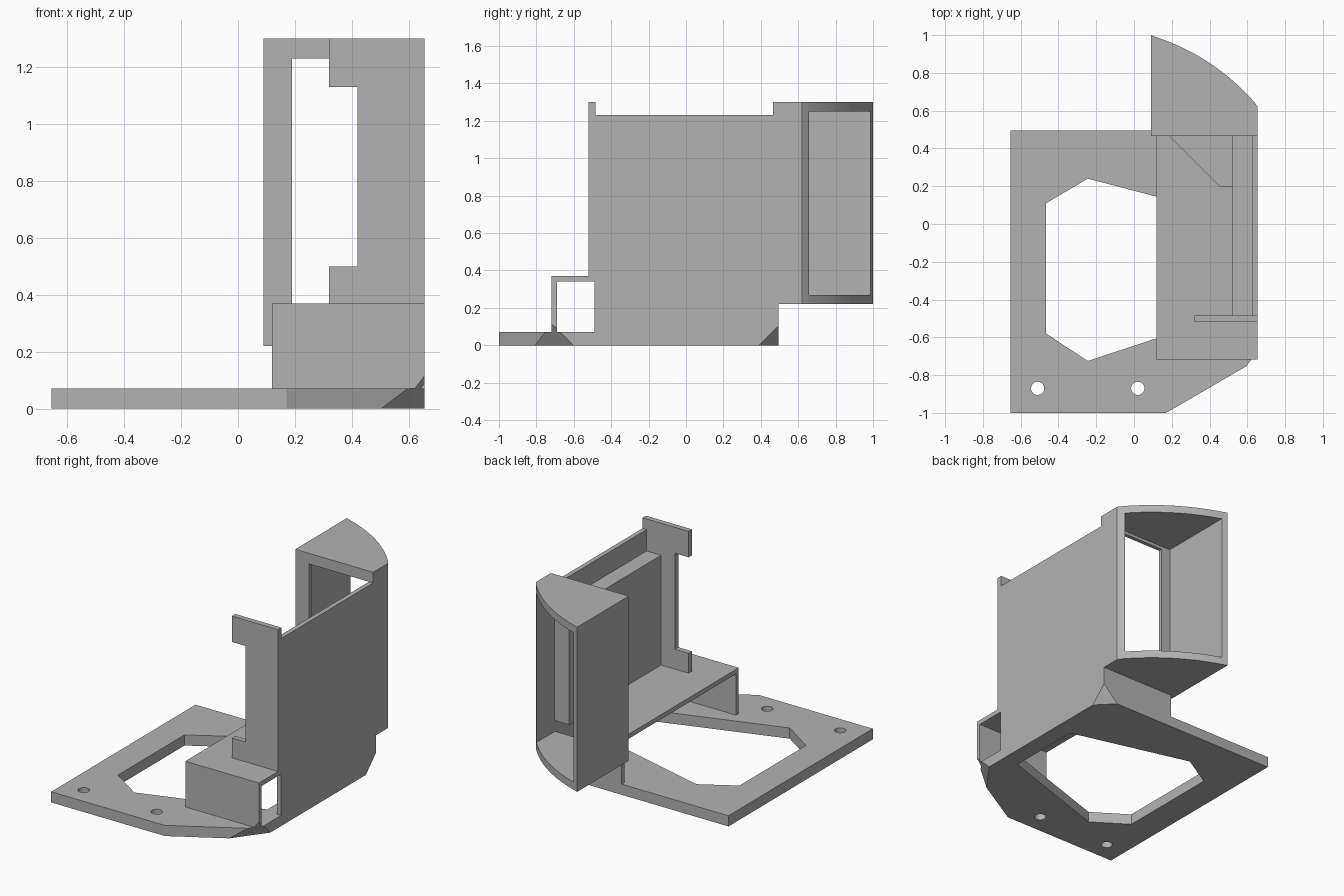
import bpy, bmesh, math
from mathutils import Vector

old = bpy.data.objects.get("Cube")
if old:
    bpy.data.objects.remove(old, do_unlink=True)

grey = bpy.data.materials.new("plain_grey")
grey.use_nodes = True
COLOUR = (0.45, 0.45, 0.45, 1)
grey.diffuse_color = COLOUR
grey.node_tree.nodes["Principled BSDF"].inputs["Base Color"].default_value = COLOUR


def prism(name, outline, low, high, axis="z"):
    """Extrude an outline along z (x, y points) or along y (x, z points)."""
    def place(p, d):
        return (p[0], p[1], d) if axis == "z" else (p[0], d, p[1])
    bm = bmesh.new()
    face = bm.faces.new([bm.verts.new(place(p, low)) for p in outline])
    ext = bmesh.ops.extrude_face_region(bm, geom=[face])
    shift = Vector(place((0, 0), high - low))
    bmesh.ops.translate(bm, vec=shift, verts=[v for v in ext["geom"] if isinstance(v, bmesh.types.BMVert)])
    bmesh.ops.recalc_face_normals(bm, faces=bm.faces)
    mesh = bpy.data.meshes.new(name)
    bm.to_mesh(mesh)
    bm.free()
    mesh.materials.append(grey)
    ob = bpy.data.objects.new(name, mesh)
    bpy.context.collection.objects.link(ob)
    return ob


def box(name, x, y, z):
    return prism(name, [(x[0], y[0]), (x[1], y[0]), (x[1], y[1]), (x[0], y[1])], *z)


def carve(ob, cutter):
    """Subtract the cutter for good, then discard it."""
    mod = ob.modifiers.new("cut", "BOOLEAN")
    mod.operation, mod.solver, mod.object = "DIFFERENCE", "EXACT", cutter
    bpy.context.view_layer.objects.active = ob
    bpy.ops.object.modifier_apply(modifier=mod.name)
    bpy.data.objects.remove(cutter, do_unlink=True)


def slice_corner(ob, a, b, c):
    """Cut off whatever lies beyond the plane through three points."""
    a, b, c = Vector(a), Vector(b), Vector(c)
    normal = (b - a).cross(c - a)
    if normal.dot(a - Vector((0, 0, 0.5))) < 0:
        normal.negate()
    bm = bmesh.new()
    bm.from_mesh(ob.data)
    cut = bmesh.ops.bisect_plane(bm, geom=bm.verts[:] + bm.edges[:] + bm.faces[:],
                                 plane_co=a, plane_no=normal, clear_outer=True)
    edges = [e for e in cut["geom_cut"] if isinstance(e, bmesh.types.BMEdge)]
    if edges:
        bmesh.ops.holes_fill(bm, edges=edges, sides=0)
        bmesh.ops.recalc_face_normals(bm, faces=bm.faces)
    bm.to_mesh(ob.data)
    bm.free()


SIDE, BACK, FRONT, SHELF = 0.655, 0.495, -0.718, 0.37

# Base plate with its angular window and two screw holes
base = prism("base_plate", [(-SIDE, -1), (0.17, -1), (SIDE, FRONT), (SIDE, BACK), (-SIDE, BACK)], 0, 0.07)
carve(base, prism("window_cutter", [(-0.465, 0.11), (-0.245, 0.24), (0.54, 0.035),
                                    (0.54, -0.467), (-0.245, -0.725), (-0.465, -0.58)], -0.1, 0.2))
for cx in (-0.51, 0.02):
    ring = [math.tau * i / 32 for i in range(32)]
    carve(base, prism("screw_cutter", [(cx + 0.035 * math.cos(t), -0.87 + 0.035 * math.sin(t)) for t in ring],
                      -0.1, 0.2))

# Raised shelf with a wiring notch, and its front and back walls
shelf = prism("shelf", [(0.12, FRONT), (SIDE, FRONT), (SIDE, 0.465), (0.52, 0.465), (0.52, 0.2),
                        (0.455, 0.2), (0.19, 0.465), (0.12, 0.465)], 0.34, SHELF)
shelf_front = box("shelf_front_wall", (0.12, SIDE), (FRONT, -0.69), (0.04, SHELF))
shelf_back = box("shelf_back_wall", (0.12, SIDE), (0.465, BACK), (0.04, 0.24))

# Tall side wall and the thick pad on its inner face
side_wall = box("side_wall", (0.625, SIDE), (-0.49, BACK), (0, 1.23))
box("inner_pad", (0.52, 0.63), (-0.49, 0.47), (0.35, 1.09))

# Front flange with two tabs
prism("front_flange", [(SIDE, 0.35), (0.32, 0.35), (0.32, 0.5), (0.42, 0.5), (0.42, 1.13),
                       (0.32, 1.13), (0.32, 1.3), (SIDE, 1.3)], -0.52, -0.485, "y")

# Curved housing at the back, hollow and open through both faces
centre, radius = Vector((-0.25, -0.13)), 1.178
start, end = math.atan2(1.13, 0.34), math.atan2(0.75, 0.905)
arc = [centre + radius * Vector((math.cos(t), math.sin(t)))
       for t in (start + (end - start) * i / 24 for i in range(25))]
arc[0], arc[-1] = Vector((0.09, 1)), Vector((SIDE, 0.62))
housing = prism("curved_housing", [(SIDE, 0.465), (0.09, 0.465)] + [tuple(p) for p in arc], 0.22, 1.3)
carve(housing, box("cavity_cutter", (0.125, 0.625), (0.49, 1.2), (0.27, 1.25)))
carve(housing, box("opening_cutter", (0.19, 0.625), (0.4, 0.6), (0.27, 1.23)))
bpy.ops.object.select_all(action="DESELECT")
housing.select_set(True)
bpy.context.view_layer.objects.active = housing
bpy.ops.object.shade_smooth_by_angle(angle=math.radians(25))

# Bevelled lower corners
for part in (base, shelf_front, shelf_back, side_wall):
    slice_corner(part, (SIDE, -0.6, 0), (0.5, -0.81, 0), (SIDE, FRONT, 0.115))
    slice_corner(part, (SIDE, 0.39, 0), (0.55, BACK, 0), (SIDE, BACK, 0.105))
